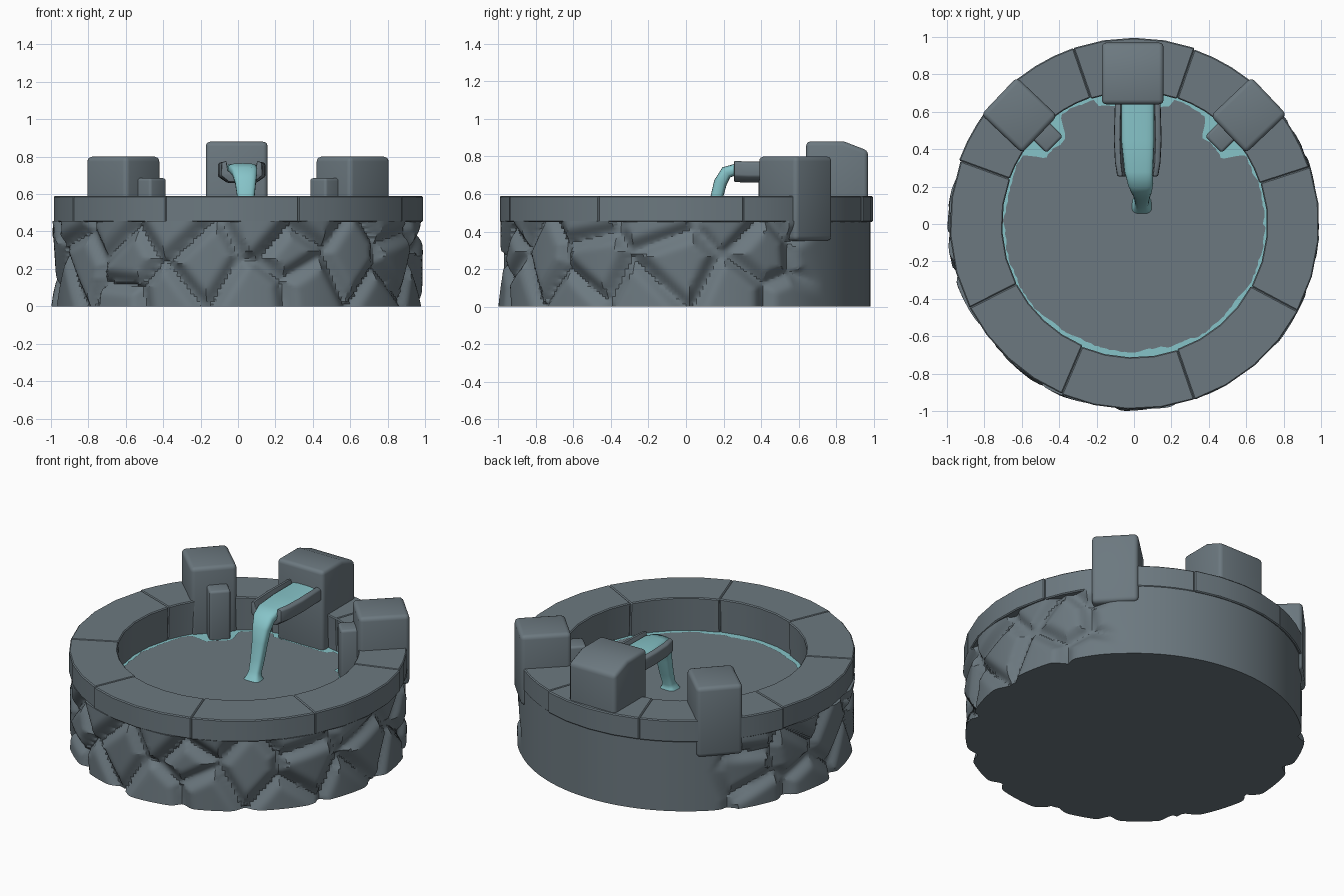
import bpy, bmesh, math, random
from mathutils import Matrix, Vector

if "Cube" in bpy.data.objects:
    bpy.data.objects.remove(bpy.data.objects["Cube"])

random.seed(7)


def material(name, rgb):
    m = bpy.data.materials.new(name)
    m.diffuse_color = (*rgb, 1)
    m.use_nodes = True
    m.node_tree.nodes["Principled BSDF"].inputs["Base Color"].default_value = m.diffuse_color
    return m


STONE = material("grey stone", (0.15, 0.19, 0.215))
WATER = material("teal water", (0.24, 0.55, 0.58))


def finish(name, bm, mat, bevel=0.0, segments=2, angle=35):
    bmesh.ops.recalc_face_normals(bm, faces=bm.faces[:])
    if bevel:
        edges = [e for e in bm.edges if len(e.link_faces) == 2 and e.calc_face_angle() > 0.6]
        bmesh.ops.bevel(bm, geom=edges, offset=bevel, segments=segments,
                        profile=0.5, affect='EDGES', clamp_overlap=True)
    me = bpy.data.meshes.new(name)
    bm.to_mesh(me)
    bm.free()
    me.materials.append(mat)
    ob = bpy.data.objects.new(name, me)
    bpy.context.collection.objects.link(ob)
    bpy.ops.object.select_all(action='DESELECT')
    ob.select_set(True)
    bpy.context.view_layer.objects.active = ob
    bpy.ops.object.shade_smooth_by_angle(angle=math.radians(angle))
    return ob


def loft(sections, closed=True, caps=True):
    """Skin a list of equal-length point rings."""
    bm = bmesh.new()
    rings = [[bm.verts.new(p) for p in s] for s in sections]
    n = len(rings[0])
    for a, b in zip(rings, rings[1:]):
        for i in range(n if closed else n - 1):
            j = (i + 1) % n
            bm.faces.new((a[i], a[j], b[j], b[i]))
    if caps:
        bm.faces.new(rings[0])
        bm.faces.new(rings[-1])
    return bm


def smooth(t):
    t = max(0.0, min(1.0, t))
    return t * t * (3 - 2 * t)


def polar(r, a, z):
    return (r * math.cos(a), r * math.sin(a), z)


# Rubble wall: a drum whose surface is carved into irregular stones at the front and sides
sites = []
for row, z in enumerate((0.07, 0.27, 0.48)):
    for k in range(12):
        a = math.radians(130 + (k + 0.5 * (row % 2)) * 24) + random.uniform(-0.12, 0.12)
        sites.append((a, z + random.uniform(-0.055, 0.055), random.uniform(0, 0.018),
                      random.uniform(-0.07, 0.07), random.uniform(-0.1, 0.1)))


def wall_radius(a, z):
    deg = math.degrees(a)
    carve = smooth((abs(deg - 90 if deg < 270 else deg - 450) - 42) / 14)
    near = []
    for s in sites:
        da = (a - s[0] + math.pi) % (2 * math.pi) - math.pi
        dz = z - s[1]
        near.append((da * da + dz * dz, da, dz, s))
    near.sort(key=lambda q: q[0])
    (d1, a1, z1, s1), (d2, a2, z2, s2) = near[:2]
    border = (d2 - d1) / (2 * math.hypot(a1 - a2, z1 - z2) + 1e-6)
    groove = 0.045 * (1 - smooth(border / 0.05 * 0.5 + 0.0)) ** 2
    r = 0.996 - s1[2] - groove + s1[3] * a1 + s1[4] * z1
    return 0.982 * (1 - carve) + min(1.0, max(0.935, r)) * carve


N, M, TOP = 320, 34, 0.455
rows = []
for j in range(M + 1):
    z = TOP * j / M
    rows.append([polar(wall_radius(2 * math.pi * i / N, z), 2 * math.pi * i / N, z) for i in range(N)])
rows.append([polar(0.92, 2 * math.pi * i / N, TOP) for i in range(N)])
bm = loft(rows, caps=False)
bm.verts.ensure_lookup_table()
bm.faces.new([bm.verts[i] for i in range(N)])
finish("rubble_wall", bm, STONE, angle=28)

# Coping: ring of separate cut blocks that also line the basin
seams = [18, 45, 71, 109, 135, 160, 207, 247, 289, 332, 378]
for k, (a0, a1) in enumerate(zip(seams, seams[1:])):
    ro = 0.99 + random.uniform(-0.006, 0.006)
    ri = 0.708 + random.uniform(-0.006, 0.006)
    profile = [(ri + 0.01, 0.32), (ri, 0.59), (ro, 0.59), (ro, 0.45), (0.90, 0.45), (0.90, 0.32)]
    steps = 4
    secs = []
    for i in range(steps + 1):
        a = math.radians(a0 + (a1 - a0) * i / steps)
        secs.append([polar(r, a, z) for r, z in profile])
    finish(f"coping_block_{k + 1}", loft(secs), STONE, bevel=0.006, segments=1, angle=30)

# Pool surface
bm = bmesh.new()
bmesh.ops.create_circle(bm, cap_ends=True, segments=64, radius=0.8,
                        matrix=Matrix.Translation((0, 0, 0.37)))
finish("pool_surface", bm, STONE)

# Foam line where the pool meets the stones
foam_in, foam_out = [], []
F, drift = 260, 0.0
for i in range(F):
    a = 2 * math.pi * i / F
    deg = math.degrees(a)
    drift = 0.75 * drift + random.uniform(-0.006, 0.006)
    r = 0.694 + drift - 0.014 * smooth(1 - abs(deg - 270) / 50)
    for c in (44, 136):
        r -= 0.105 * smooth((13 - abs(deg - c)) / 6)
    if abs(deg - 90) < 17:
        r = 0.63 / math.sin(a) + drift * 0.5
    foam_in.append(polar(r, a, 0.375))
    foam_out.append(polar(0.74, a, 0.375))
finish("foam_line", loft([foam_in, foam_out], caps=False), WATER)

# Spout block with a sloping back edge
side = [(0.64, 0.33), (0.64, 0.88), (0.84, 0.88), (0.97, 0.83), (0.97, 0.45), (0.88, 0.33)]
bm = loft([[(x, y, z) for y, z in side] for x in (-0.172, 0.158)])
finish("spout_block", bm, STONE, bevel=0.024, segments=3)


# Corner blocks, each with a small step on the basin side
def radial_block(name, angle, radius, length, width, z0, z1, bevel):
    a = math.radians(angle)
    bm = bmesh.new()
    bmesh.ops.create_cube(bm, size=1, matrix=(
        Matrix.Translation(polar(radius, a, (z0 + z1) / 2)) @ Matrix.Rotation(a, 4, 'Z')
        @ Matrix.Diagonal((length, width, z1 - z0, 1))))
    finish(name, bm, STONE, bevel=bevel, segments=3)


for label, angle in (("right", 43.5), ("left", 136.5)):
    radial_block(f"{label}_corner_block", angle, 0.845, 0.30, 0.275, 0.35, 0.80, 0.026)
    radial_block(f"{label}_corner_step", angle + (1.5 if label == "right" else -1.5),
                 0.675, 0.15, 0.125, 0.33, 0.685, 0.015)

# Trough: U-shaped channel running out of the spout block
half = [(0.075, 0.66), (0.122, 0.695), (0.12, 0.765), (0.09, 0.775), (0.08, 0.715)]
channel = half + [(-x, z) for x, z in reversed(half)]
secs = []
for y, s, dz in ((0.66, 1.0, 0.0), (0.45, 1.05, 0.0), (0.33, 1.0, 0.0), (0.255, 0.9, 0.004)):
    secs.append([(0.02 + x * s, y, z + dz) for x, z in channel])
finish("trough", loft(secs), STONE, bevel=0.008, segments=2)

# Water stream: flat sheet in the trough that falls and narrows, flaring at the pool
path = [  # y, z, half width, half thickness, x centre
    (0.66, 0.735, 0.088, 0.028, 0.02), (0.45, 0.735, 0.088, 0.028, 0.02),
    (0.28, 0.735, 0.076, 0.03, 0.025), (0.215, 0.715, 0.068, 0.034, 0.035),
    (0.183, 0.66, 0.056, 0.035, 0.04), (0.163, 0.58, 0.046, 0.033, 0.042),
    (0.138, 0.48, 0.040, 0.031, 0.042), (0.115, 0.41, 0.036, 0.030, 0.042),
    (0.108, 0.388, 0.042, 0.036, 0.042), (0.105, 0.365, 0.055, 0.05, 0.042)]
secs = []
for i, (y, z, w, t, xc) in enumerate(path):
    p, q = path[max(i - 1, 0)], path[min(i + 1, len(path) - 1)]
    d = Vector((0, q[0] - p[0], q[1] - p[1])).normalized()
    nrm = Vector((0, d.z, -d.y))
    ring = []
    for k in range(20):
        a = 2 * math.pi * k / 20
        c, s = math.cos(a), math.sin(a)
        u = math.copysign(abs(c) ** 0.6, c) * w
        v = math.copysign(abs(s) ** 0.6, s) * t
        ring.append(Vector((xc + u, y, z)) + nrm * v)
    secs.append(ring)
finish("water_stream", loft(secs), WATER, angle=50)
